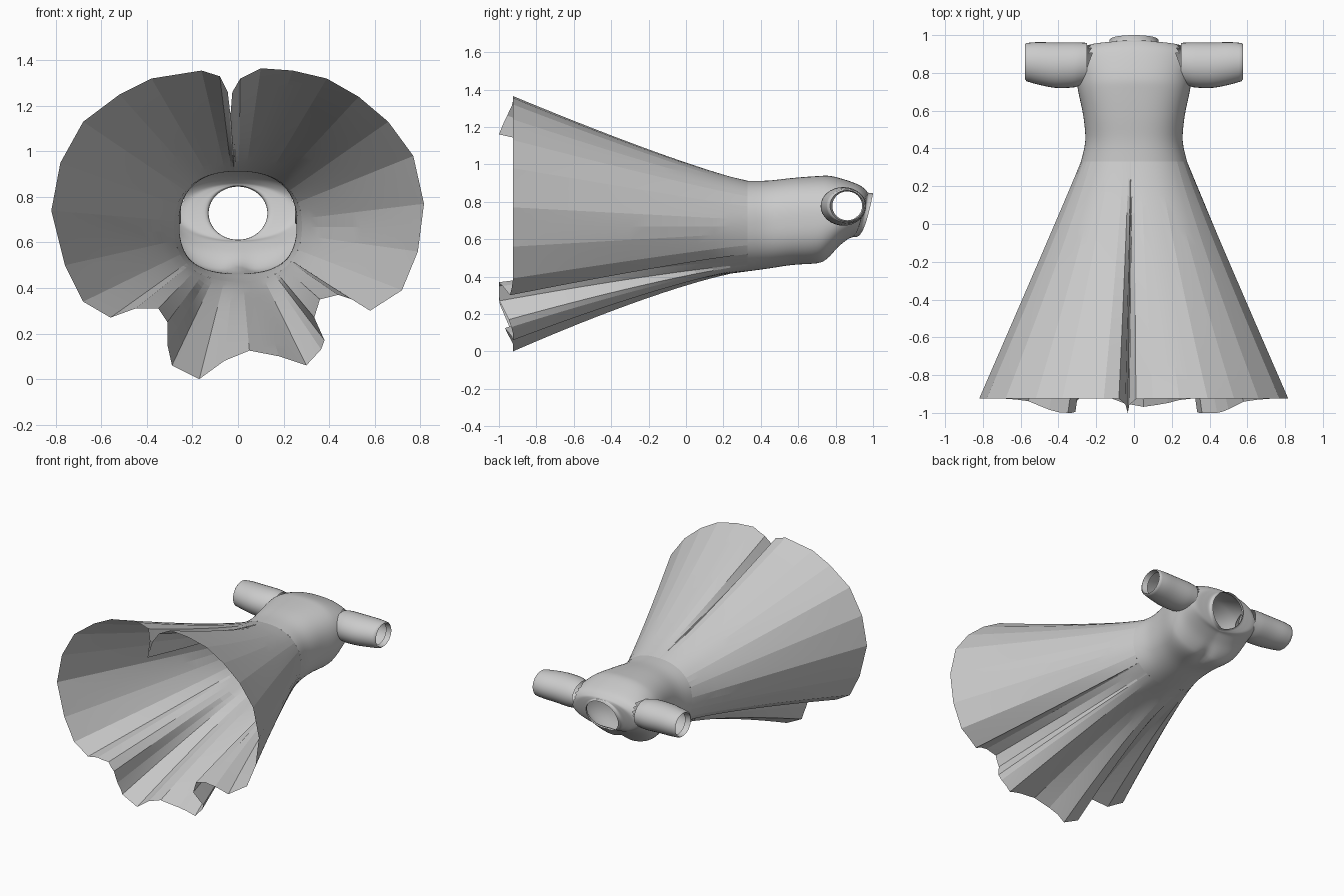
import bpy, bmesh
from math import sin, cos, pi, atan2, radians, sqrt, exp
from mathutils import Vector

if "Cube" in bpy.data.objects:
    bpy.data.objects.remove(bpy.data.objects["Cube"])

CZ = 0.67


def loft(name, rings, angle, drop=None):
    """Skin closed rings of equal length into an open tube."""
    bm = bmesh.new()
    vr = [[bm.verts.new(p) for p in ring] for ring in rings]
    n = len(rings[0])
    for a, b in zip(vr, vr[1:]):
        for i in range(n):
            j = (i + 1) % n
            bm.faces.new((a[i], a[j], b[j], b[i]))
    if drop:
        bad = [f for f in bm.faces if drop(f.calc_center_median())]
        bmesh.ops.delete(bm, geom=bad, context='FACES')
    bmesh.ops.recalc_face_normals(bm, faces=bm.faces)
    me = bpy.data.meshes.new(name)
    bm.to_mesh(me)
    bm.free()
    ob = bpy.data.objects.new(name, me)
    bpy.context.collection.objects.link(ob)
    bpy.ops.object.select_all(action='DESELECT')
    ob.select_set(True)
    bpy.context.view_layer.objects.active = ob
    bpy.ops.object.shade_smooth_by_angle(angle=radians(angle))
    return ob


def polar(a, rx, rz, n):
    """Point of a rounded-box oval in direction a."""
    c, s = cos(a), sin(a)
    r = (abs(c / rx) ** n + abs(s / rz) ** n) ** (-1 / n)
    return r * c, r * s


def smooth_rows(rows, steps):
    """Catmull-Rom interpolation of numeric rows."""
    rows = [Vector(r) for r in rows]
    out = []
    for i in range(len(rows) - 1):
        p0, p1, p2 = rows[max(i - 1, 0)], rows[i], rows[i + 1]
        p3 = rows[min(i + 2, len(rows) - 1)]
        for k in range(steps):
            t = k / steps
            out.append(0.5 * (2 * p1 + (p2 - p0) * t + (2 * p0 - 5 * p1 + 4 * p2 - p3) * t * t
                              + (3 * p1 - p0 - 3 * p2 + p3) * t ** 3))
    return out + [rows[-1]]


# Skirt: hem outline (x, z), clockwise from the deep back pleat
HEM = [(-.033, 1.16), (-.025, 1.26), (.01, 1.32), (.10, 1.365), (.24, 1.355), (.39, 1.32),
       (.53, 1.24), (.66, 1.13), (.77, .98), (.817, .77), (.79, .56), (.72, .39), (.58, .30),
       (.50, .35), (.44, .37), (.36, .35), (.335, .27), (.38, .17), (.365, .13), (.30, .06),
       (.18, .10), (.05, .125), (-.06, .08), (-.17, .0), (-.29, .06), (-.31, .15),
       (-.31, .25), (-.35, .31), (-.45, .31), (-.56, .27), (-.68, .34), (-.76, .50),
       (-.82, .74), (-.78, .95), (-.68, 1.13), (-.52, 1.25), (-.38, 1.32), (-.16, 1.355),
       (-.08, 1.33), (-.045, 1.26)]
hem = []
for (x0, z0), (x1, z1) in zip(HEM, HEM[1:] + HEM[:1]):
    hem += [(x0, z0), ((x0 + x1) / 2, (z0 + z1) / 2)]
WAIST_Y, STEPS = 0.33, 14
rings = []
for k in range(STEPS + 1):
    t = k / STEPS
    ring = []
    for x, z in hem:
        a = atan2(z - CZ, x)
        wx, wz = polar(a, .281, .242, 2.3)
        s = sin(a)
        e = t ** (1 + (.15 * s if s > 0 else -.28 * s))
        # pleat valleys flare less, so they hang longer
        r = sqrt((x / .82) ** 2 + ((z - .68) / .68) ** 2)
        low = -.925 - .075 * min(1, max(0, (.95 - r) / .23))
        # the back pleat only opens a little below the waist
        sink = max(0, 1.35 - z) if abs(x) < .09 and z > 1 else 0
        pz = CZ + wz + (z + sink - CZ - wz) * e - sink * max(0, (t - .1) / .9)
        ring.append((wx + (x - wx) * e, WAIST_Y + (low - WAIST_Y) * t, pz))
    rings.append(ring)
loft("skirt", rings, 8)

# Bodice and collar: front y, back y, half width, z low, z high, squareness
BODY = [(.33, .33, .281, .428, .912, 2.3), (.44, .44, .258, .443, .913, 2.4),
        (.57, .57, .268, .462, .927, 2.5), (.70, .70, .295, .466, .937, 2.5),
        (.755, .77, .303, .492, .938, 2.4), (.81, .85, .305, .555, .918, 2.3),
        (.86, .925, .295, .598, .890, 2.2), (.88, .962, .260, .607, .862, 2),
        (.885, .970, .190, .610, .852, 2), (.889, .975, .138, .611, .848, 2),
        (.91, 1.0, .129, .612, .845, 2)]
rings = []
for fy, by, rx, lo, hi, n in smooth_rows(BODY, 4):
    ring = []
    for i in range(80):
        x, z = polar(2 * pi * i / 80, rx, (hi - lo) / 2, n)
        t = min(1, max(0, z / (hi - lo) + .5))
        # soft dent at the middle of the bust
        dent = .022 * exp(-(x / .05) ** 2 - ((fy - .72) / .07) ** 2) if z < 0 else 0
        ring.append((x, fy + (by - fy) * sqrt(t), z + (hi + lo) / 2 + dent))
    rings.append(ring)


def in_armhole(c):
    return abs(c.x) > .2 and ((c.y - .857) / .09) ** 2 + ((c.z - .777) / .085) ** 2 < 1


loft("bodice", rings, 50, in_armhole)

# Short sleeves with a turned-in cuff: x, y centre, y radius, z centre, z radius
SLEEVE = [(.25, .851, .108, .775, .092), (.29, .846, .115, .775, .100),
          (.33, .842, .120, .775, .103), (.42, .841, .120, .777, .101),
          (.51, .851, .112, .778, .096), (.57, .857, .101, .778, .090)]
rows = smooth_rows(SLEEVE, 3) + [Vector((.578, .860, .090, .778, .083)),
                                 Vector((.54, .862, .080, .778, .077))]
for side, name in ((1, "right_sleeve"), (-1, "left_sleeve")):
    loft(name, [[(side * x, yc + ry * cos(2 * pi * i / 32), zc + rz * sin(2 * pi * i / 32))
                 for i in range(32)] for x, yc, ry, zc, rz in rows], 50)
